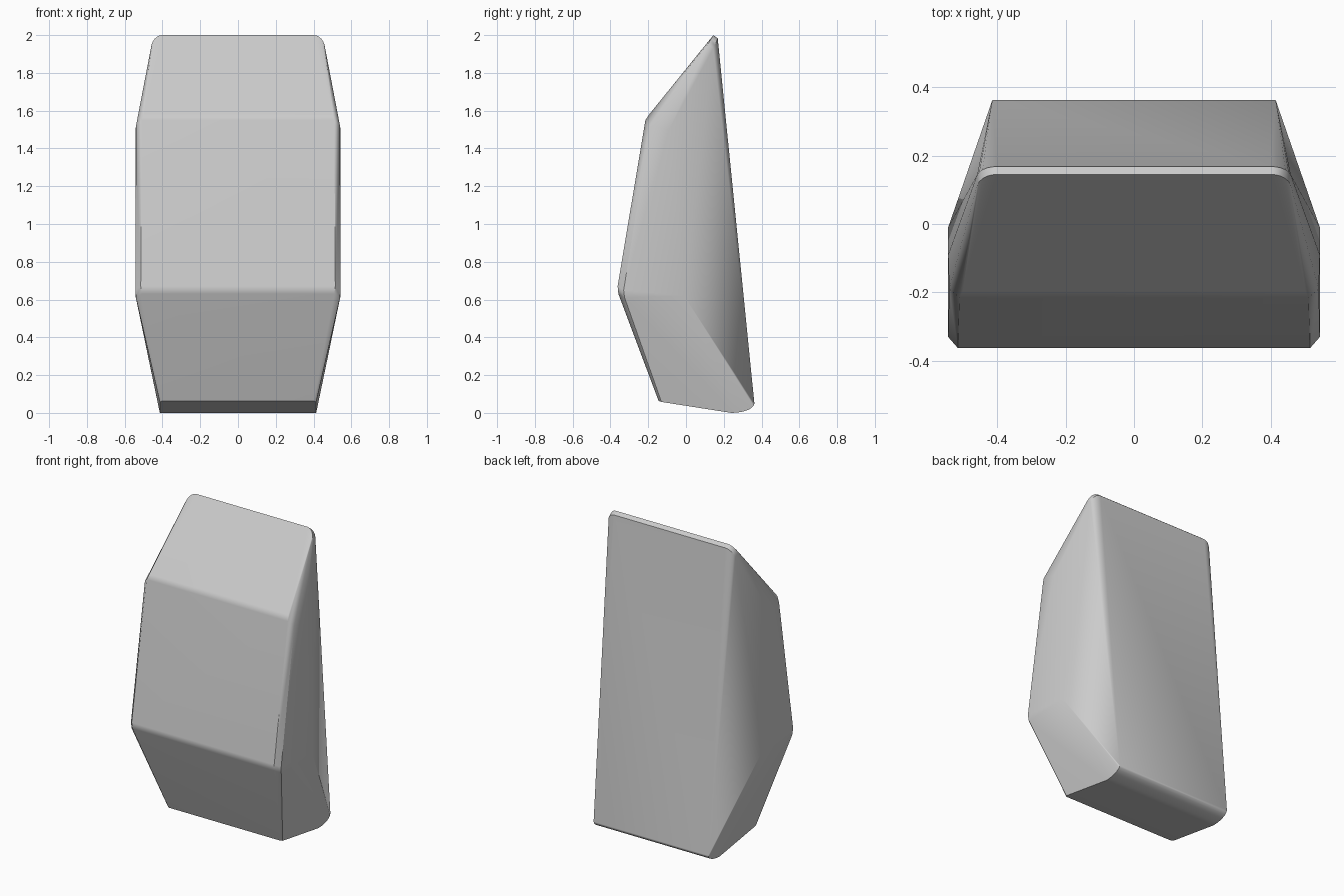
import bpy
import bmesh
import math

cube = bpy.data.objects.get("Cube")
if cube:
    bpy.data.objects.remove(cube, do_unlink=True)

# One plain grey for the whole block
grey = bpy.data.materials.new("plain_grey")
grey.use_nodes = True
colour = (0.6, 0.6, 0.6, 1)
grey.diffuse_color = colour
grey.node_tree.nodes["Principled BSDF"].inputs["Base Color"].default_value = colour

# Half-width corners (x, y, z), mirrored to both sides
corners = [
    # upper bend of the front, with its softened edge
    (0.50, -0.195, 1.58), (0.51, -0.215, 1.55), (0.54, -0.19, 1.52),
    # lower bend of the front
    (0.515, -0.362, 0.67), (0.51, -0.358, 0.63), (0.543, -0.33, 0.65), (0.54, -0.325, 0.61),
    # ridge along the side
    (0.543, -0.09, 1.5), (0.543, -0.01, 0.62),
    # bottom front edge
    (0.40, -0.145, 0.063), (0.414, -0.13, 0.058),
]


def arc(steps):
    return [math.radians(90) * i / steps for i in range(steps + 1)]


# Rounded top corners: front rim and the rim behind it
for a in arc(6):
    x = 0.40 + 0.06 * math.sin(a)
    drop = 0.07 * (1 - math.cos(a))
    corners.append((x, 0.145 - 0.6 * drop, 2.0 - drop))
    corners.append((x, 0.168 - 0.45 * drop, 1.982 - drop))

# Rounded heel at the bottom of the back
for a in arc(6):
    corners.append((0.414, 0.24 + 0.122 * math.sin(a), 0.05 * (1 - math.cos(a))))

# Solid block stretched over the corners
bm = bmesh.new()
for side in (-1, 1):
    for x, y, z in corners:
        bm.verts.new((side * x, y, z))
hull = bmesh.ops.convex_hull(bm, input=bm.verts[:])
spare = [g for g in hull["geom_interior"] if isinstance(g, bmesh.types.BMVert)]
bmesh.ops.delete(bm, geom=spare, context="VERTS")
bmesh.ops.dissolve_limit(bm, angle_limit=math.radians(1.5), verts=bm.verts[:], edges=bm.edges[:])
bmesh.ops.recalc_face_normals(bm, faces=bm.faces[:])

mesh = bpy.data.meshes.new("faceted_block")
bm.to_mesh(mesh)
bm.free()
mesh.materials.append(grey)
block = bpy.data.objects.new("faceted_block", mesh)
bpy.context.collection.objects.link(block)

# Soft bends, crisp outer edges
bpy.context.view_layer.objects.active = block
block.select_set(True)
bpy.ops.object.shade_smooth_by_angle(angle=math.radians(35))
weighted = block.modifiers.new("flat_faces", "WEIGHTED_NORMAL")
weighted.keep_sharp = True
